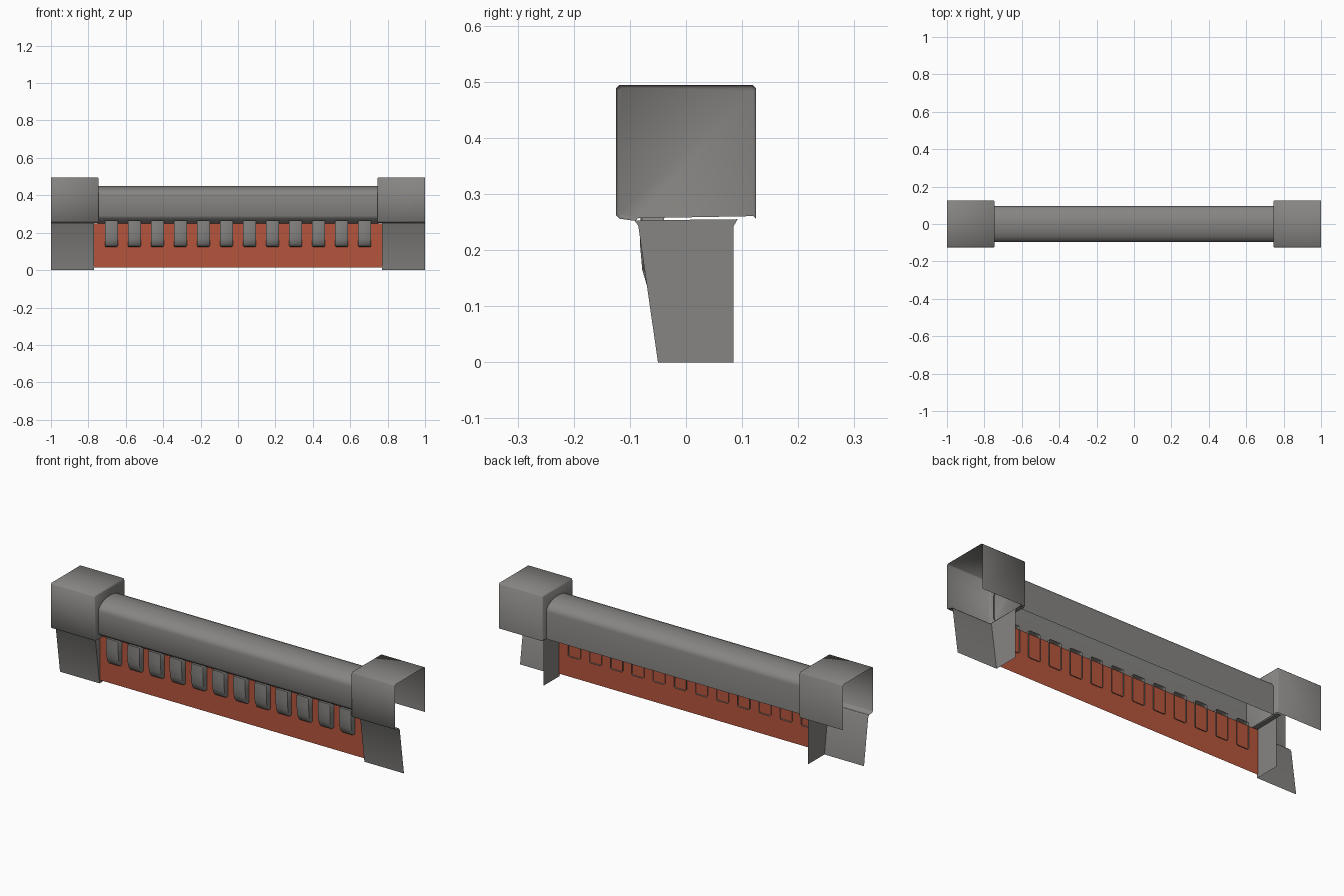
import bpy, bmesh, math

if "Cube" in bpy.data.objects:
    bpy.data.objects.remove(bpy.data.objects["Cube"])


def material(name, rgb):
    m = bpy.data.materials.new(name)
    m.diffuse_color = (*rgb, 1)
    m.use_nodes = True
    m.node_tree.nodes["Principled BSDF"].inputs["Base Color"].default_value = m.diffuse_color
    return m


GREY = material("stone_grey", (0.24, 0.235, 0.225))
RED = material("brick_red", (0.47, 0.09, 0.045))


def finish(bm, name, mat, mirror=False, recalc=True, angle=50):
    if recalc:
        bmesh.ops.recalc_face_normals(bm, faces=bm.faces[:])
    me = bpy.data.meshes.new(name)
    bm.to_mesh(me)
    bm.free()
    me.materials.append(mat)
    ob = bpy.data.objects.new(name, me)
    bpy.context.collection.objects.link(ob)
    bpy.ops.object.select_all(action='DESELECT')
    ob.select_set(True)
    bpy.context.view_layer.objects.active = ob
    bpy.ops.object.shade_smooth_by_angle(angle=math.radians(angle))
    if mirror:
        ob.modifiers.new("Mirror", 'MIRROR')
    return ob


def sweep(bm, profile, rings):
    """Join copies of an open (y, z) profile at each (x, scale, centre_y, centre_z)."""
    rows = [[bm.verts.new((x, cy + (y - cy) * s, cz + (z - cz) * s))
             for y, z in profile] for x, s, cy, cz in rings]
    for a, b in zip(rows, rows[1:]):
        for i in range(len(profile) - 1):
            bm.faces.new((a[i], a[i + 1], b[i + 1], b[i]))
    return rows


# End caps: hollow, open to the outside and below, with a softened inner rim
cap = [(.125, .256), (.125, .488), (.119, .494), (-.119, .494), (-.125, .488),
       (-.125, .262), (-.119, .256), (-.09, .252)]
bm = bmesh.new()
rows = sweep(bm, cap, [(1, 1, 0, .37), (.75, 1, 0, .37), (.745, .96, 0, .37)])
bm.faces.new(rows[-1])
# small ledge between cap and pillar
bm.faces.new([bm.verts.new(p) for p in
              ((.747, -.118, .255), (.77, -.118, .255), (.77, .118, .255), (.747, .118, .255))])
finish(bm, "end_caps", GREY, mirror=True)

# Pillars under the caps: leaning front wall and inner side wall
bm = bmesh.new()
front = [(-.092, .253), (-.085, .243), (-.05, 0)]
rows = sweep(bm, front, [(1, 1, 0, 0), (.77, 1, 0, 0)])
back = [bm.verts.new((.77, y, z)) for y, z in ((.085, 0), (.085, .243), (.092, .255))]
bm.faces.new(rows[-1] + back)
finish(bm, "pillars", GREY, mirror=True)

# Beam with a shallow rounded top, open underneath
arc = [(.095 * math.cos(math.pi * i / 12), .40 + .05 * math.sin(math.pi * i / 12))
       for i in range(13)]
beam = [(.095, .257)] + arc + [(-.095, .29), (-.088, .277), (-.045, .25)]
bm = bmesh.new()
sweep(bm, beam, [(-.75, 1, 0, 0), (.75, 1, 0, 0)])
finish(bm, "beam", GREY)

# Red wall panel
bm = bmesh.new()
bm.faces.new([bm.verts.new((x, -.045, z)) for x, z in
              ((-.77, .015), (.77, .015), (.77, .25), (-.77, .25))])
finish(bm, "wall_panel", RED, recalc=False)

# Row of rounded brackets, poking slightly through the panel
tooth = [(-.039, .265), (-.081, .265), (-.082, .21), (-.078, .165),
         (-.070, .138), (-.060, .127), (-.039, .123)]
bm = bmesh.new()
for i in range(12):
    c = -.677 + i * .1231
    rows = sweep(bm, tooth, [(c - .035, .93, -.039, .2), (c - .030, 1, -.039, .2),
                             (c + .030, 1, -.039, .2), (c + .035, .93, -.039, .2)])
    bm.faces.new(rows[0])
    bm.faces.new(rows[-1])
finish(bm, "brackets", GREY)
